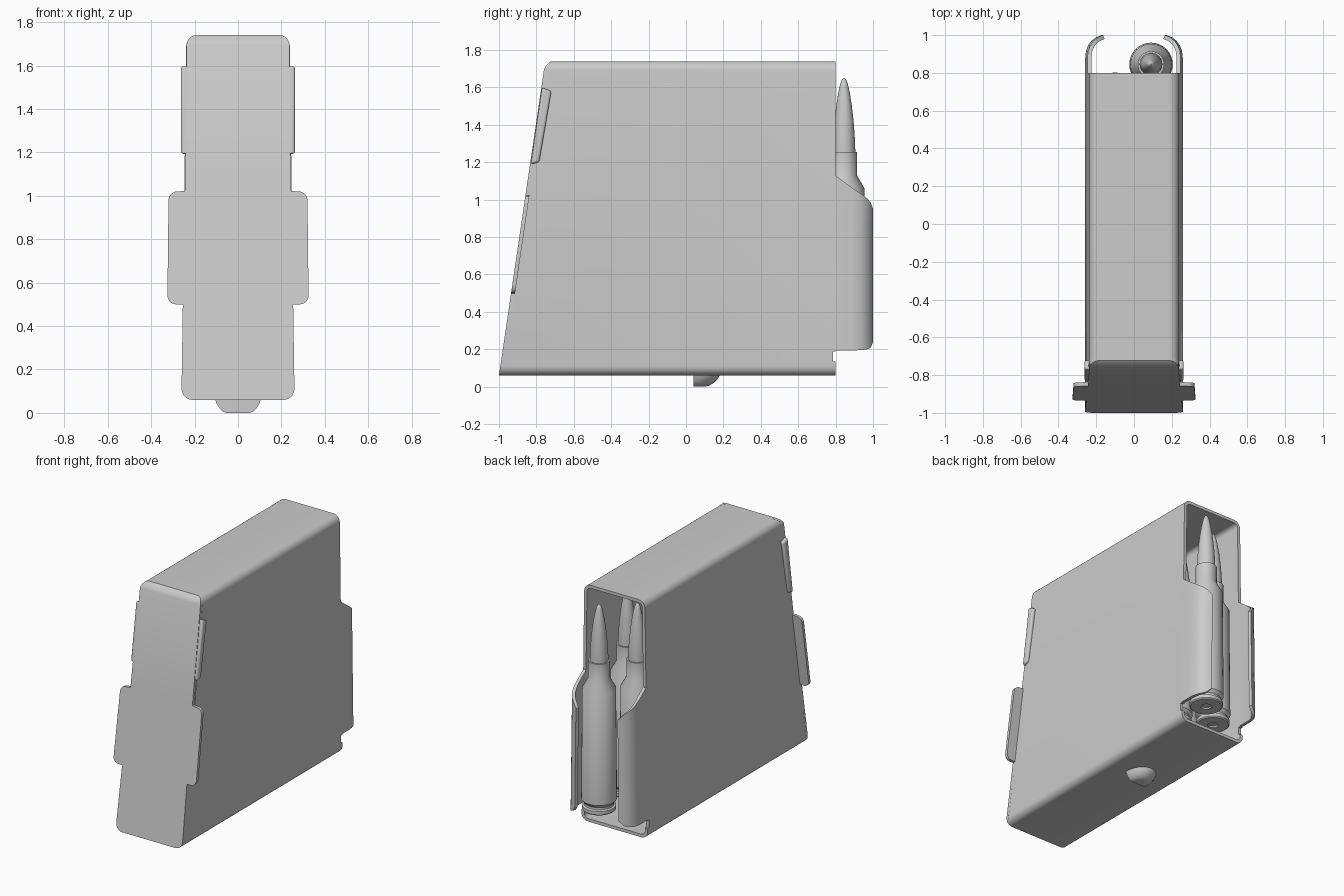
import bpy, bmesh, math

if "Cube" in bpy.data.objects:
    bpy.data.objects.remove(bpy.data.objects["Cube"])

Z0, Z1, BACK, WALL = 0.06, 1.74, 0.80, 0.022


def half_width(z):
    return 0.26 - 0.022 * (z - Z0) / (Z1 - Z0)


def front_y(z):
    # slanted front with a rolled top edge
    return -1 + 0.147 * (z - Z0) + 0.03 * (max(0, z - 1.69) / 0.05) ** 2


def make(name, verts, faces, smooth=True):
    bm = bmesh.new()
    vs = [bm.verts.new(v) for v in verts]
    for f in faces:
        bm.faces.new([vs[i] for i in f])
    bmesh.ops.recalc_face_normals(bm, faces=bm.faces)
    me = bpy.data.meshes.new(name)
    bm.to_mesh(me)
    bm.free()
    ob = bpy.data.objects.new(name, me)
    bpy.context.collection.objects.link(ob)
    bpy.ops.object.select_all(action='DESELECT')
    ob.select_set(True)
    bpy.context.view_layer.objects.active = ob
    if smooth:
        bpy.ops.object.shade_smooth_by_angle(angle=math.radians(35))
    return ob


def bridge(loops, n, closed=True):
    m = n if closed else n - 1
    return [(a * n + i, a * n + (i + 1) % n, (a + 1) * n + (i + 1) % n, (a + 1) * n + i)
            for a in range(loops - 1) for i in range(m)]


def section(inset, r, steps=6):
    # rounded, slightly tapered x-z outline
    pts = []
    for sx, sz, start in ((1, -1, -90), (1, 1, 0), (-1, 1, 90), (-1, -1, 180)):
        cz = (Z0 + inset + r) if sz < 0 else (Z1 - inset - r)
        for i in range(steps + 1):
            a = math.radians(start + 90 * i / steps)
            z = cz + r * math.sin(a)
            pts.append((sx * (half_width(z) - inset - r) + r * math.cos(a), z))
    return pts


# hollow body, open at the back
outer, inner = section(0, 0.05), section(WALL, 0.03)
n = len(outer)
verts = [(x, front_y(z) + 0.02, z) for x, z in outer]
verts += [(x, BACK, z) for x, z in outer]
verts += [(x, BACK, z) for x, z in inner]
verts += [(x, front_y(z) + 0.045, z) for x, z in inner]
body = make("body_shell", verts,
            bridge(4, n) + [tuple(range(n)), tuple(range(3 * n, 4 * n))])

# relief notch under the feed lips
bpy.ops.mesh.primitive_cube_add(size=1, location=(0, 0.835, 0.162))
cutter = bpy.context.object
cutter.name = "notch_cutter"
cutter.scale = (0.7, 0.1, 0.055)
cutter.hide_render = True
cut = body.modifiers.new("notch", 'BOOLEAN')
cut.object, cut.operation, cut.solver = cutter, 'DIFFERENCE', 'EXACT'
bpy.context.view_layer.objects.active = body
bpy.ops.object.modifier_apply(modifier=cut.name)
bpy.data.objects.remove(cutter)


def arc_rows(w, z, r, a0, a1, steps=5):
    return [(z + r * math.sin(math.radians(a)), w + r * math.cos(math.radians(a)))
            for a in (a0 + (a1 - a0) * i / steps for i in range(steps + 1))]


# front plate with side ears, built as rows of (height, half width)
rows = arc_rows(0.21, 0.11, 0.05, -90, 0)
rows += [(0.499, half_width(0.5))]
rows += arc_rows(0.285, 0.54, 0.04, -90, 0) + arc_rows(0.28, 0.98, 0.04, 0, 90)
rows += [(1.022, 0.243)] + arc_rows(0.192, 1.695, 0.045, 0, 90)
verts = []
for z, w in rows:
    y = front_y(z)
    verts += [(-w, y, z), (w, y, z), (w, y + 0.021, z), (-w, y + 0.021, z)]
k = len(rows)
make("front_plate", verts,
     bridge(k, 4) + [(0, 1, 2, 3), tuple(range(4 * k - 4, 4 * k))])

# upper side ribs and curled feed lips
path = [(0.253, 0.785), (0.253, 0.88), (0.249, 0.915), (0.238, 0.945),
        (0.220, 0.970), (0.197, 0.988), (0.168, 1.0)]
tops = [1.14, 1.07, 1.045, 1.025, 1.005, 0.985, 0.95]
bottoms = [0.195, 0.195, 0.195, 0.197, 0.20, 0.21, 0.24]
for side, s in (("left", -1), ("right", 1)):
    prof = [(front_y(1.19) + 0.004, 1.19), (-0.785, 1.20), (-0.72, 1.58), (front_y(1.6) + 0.004, 1.60)]
    verts = [(s * 0.225, y, z) for y, z in prof] + [(s * 0.263, y, z) for y, z in prof]
    rib = make(side + "_rib", verts, bridge(2, 4) + [(0, 1, 2, 3), (4, 5, 6, 7)])
    bev = rib.modifiers.new("bevel", 'BEVEL')
    bev.width, bev.segments = 0.012, 3

    verts = []
    levels = 6
    for j in range(levels):
        for (x, y), t, b in zip(path, tops, bottoms):
            z = b + (t - b) * j / (levels - 1)
            verts.append((s * (x + half_width(z) - 0.253), y, z))
    # inner surface offset toward the centre of curvature
    m = len(verts)
    for x, y, z in list(verts):
        t = min(1, max(0, (y - 0.88) / 0.12))
        a = t * math.radians(70)
        verts.append((x - s * WALL * math.cos(a), y - WALL * math.sin(a), z))
    p = len(path)
    sheet = bridge(levels, p, closed=False)
    faces = sheet + [tuple(i + m for i in f) for f in sheet]
    rim = (list(range(p)) + [j * p + p - 1 for j in range(1, levels)]
           + [(levels - 1) * p + i for i in range(p - 2, -1, -1)]
           + [j * p for j in range(levels - 2, 0, -1)])
    for i, a in enumerate(rim):
        b = rim[(i + 1) % len(rim)]
        faces.append((a, b, b + m, a + m))
    make(side + "_feed_lip", verts, faces)

# pressed stop on the underside: half-oval frustum with a flat front
verts = []
seg = 16
for z, rx, ry in ((0.075, 0.108, 0.145), (0.045, 0.10, 0.132), (0.022, 0.085, 0.11),
                  (0.006, 0.07, 0.085), (0, 0.055, 0.06)):
    for i in range(seg + 1):
        a = math.pi * i / seg
        verts.append((rx * math.cos(a), 0.04 + ry * math.sin(a), z))
q = seg + 1
make("bottom_stop", verts, bridge(5, q) + [tuple(range(q)), tuple(range(4 * q, 5 * q))])


def lathe(name, prof, x, y, seg=32):
    verts = [(x + r * math.cos(2 * math.pi * i / seg), y + r * math.sin(2 * math.pi * i / seg), z)
             for r, z in prof for i in range(seg)]
    k = len(prof)
    return make(name, verts, bridge(k, seg) + [tuple(range(seg)),
                                               tuple(range((k - 1) * seg, k * seg))])


# staggered column of cartridges
case = [(0.022, 0.212), (0.034, 0.212), (0.034, 0.20), (0.103, 0.20), (0.11, 0.207),
        (0.11, 0.23), (0.097, 0.236), (0.097, 0.252), (0.115, 0.275), (0.109, 1.06),
        (0.07, 1.13), (0.07, 1.255), (0.05, 1.255)]
bullet = [(0.06, 1.24), (0.06, 1.27), (0.057, 1.34), (0.051, 1.42), (0.042, 1.50),
          (0.031, 1.57), (0.02, 1.62), (0.011, 1.643), (0.003, 1.65)]
for i in range(10):
    x, y = (0.09 if i % 2 == 0 else -0.1), 0.845 - 0.158 * i
    lathe(f"case_{i + 1}", case, x, y)
    lathe(f"bullet_{i + 1}", bullet, x, y)
